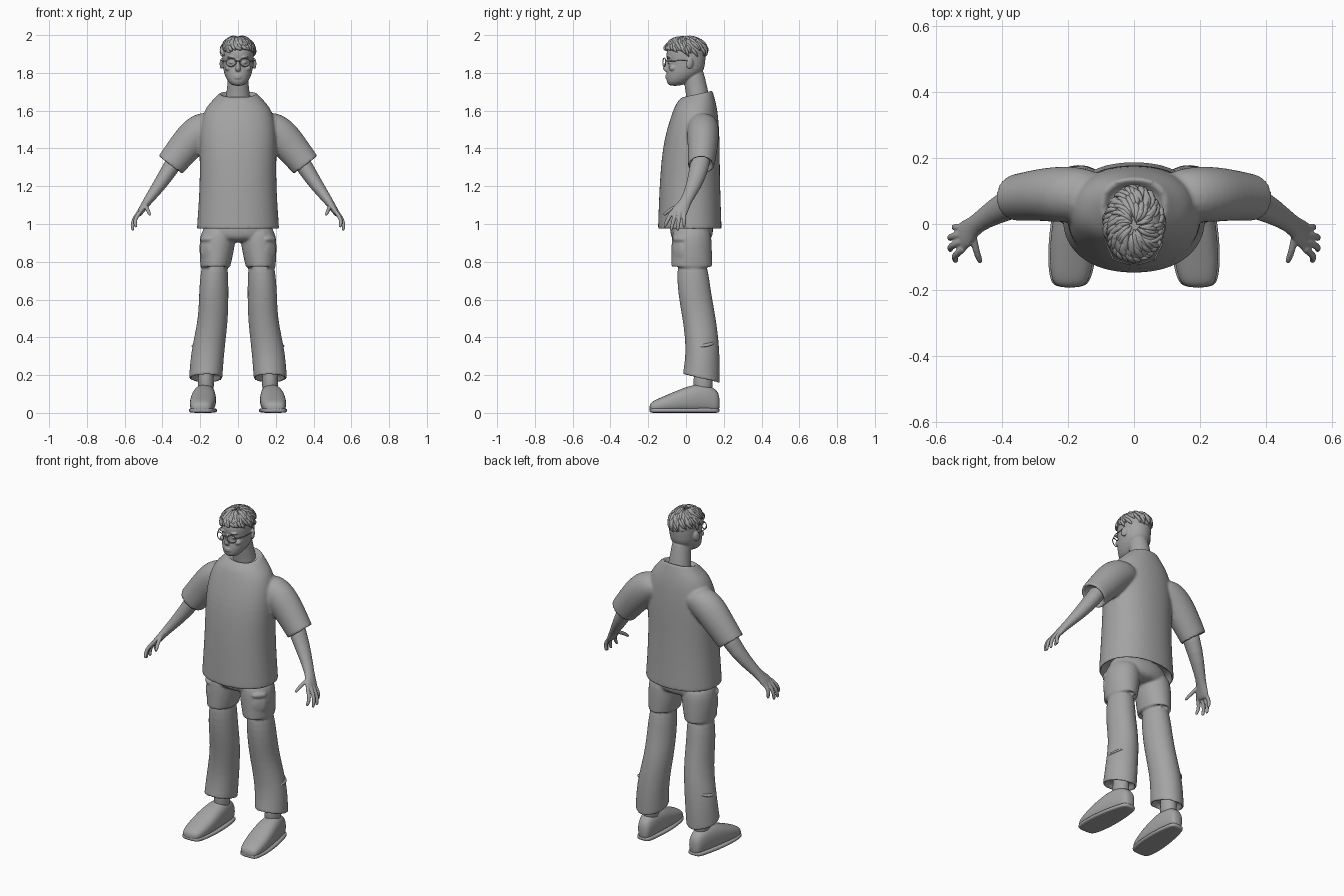
import bpy, bmesh, math, random
from mathutils import Vector, Matrix, Euler

random.seed(4)
old = bpy.data.objects.get("Cube")
if old:
    bpy.data.objects.remove(old)

X, Y, Z = Vector((1, 0, 0)), Vector((0, 1, 0)), Vector((0, 0, 1))
SIDES = (-1, 1)

grey = bpy.data.materials.new("plain grey")
grey.use_nodes = True
grey.diffuse_color = (.37, .37, .37, 1)
grey.node_tree.nodes["Principled BSDF"].inputs["Base Color"].default_value = grey.diffuse_color


def mix(a, b, f):
    return tuple(p + (q - p) * f for p, q in zip(a, b))


def tuck(rings, depth=.3, wall=.015):
    """Turn the last ring into an open hem with a hollow behind it."""
    end, before = rings[-1], rings[-2]
    inner = (end[3] - wall, end[4] - wall)
    hollow = mix(end, before, depth)[:3]
    return [*rings[:-1], mix(end, before, .05), end, (*end[:3], *inner), (*hollow, *inner)]


def loft(bm, rings, u=None, v=None, side=1, power=1, fold=0, tilt=lambda z: 0, n=16):
    """Skin rings (x, y, z, half width, half depth); they follow the path if u is None."""
    centres = [Vector(ring[:3]) for ring in rings]
    last = len(rings) - 1
    loops = []
    for i, (x, y, z, width, depth) in enumerate(rings):
        a, b = u, v
        if a is None:
            along = (centres[min(i + 1, last)] - centres[max(i - 1, 0)]).normalized()
            b = (Y - along * along.dot(Y)).normalized()
            a = along.cross(b)
        loop = []
        for k in range(n):
            angle = math.tau * k / n
            c, s = math.cos(angle), math.sin(angle)
            c = math.copysign(abs(c) ** power, c)
            s = math.copysign(abs(s) ** power, s)
            wave = 1 + fold * math.sin(3 * angle + 45 * z)
            point = centres[i] + (a * width * c + b * depth * s) * wave
            point.z += tilt(z) * depth * s
            point.x *= side
            loop.append(bm.verts.new(point))
        loops.append(loop)
    for low, high in zip(loops, loops[1:]):
        for k in range(n):
            m = (k + 1) % n
            bm.faces.new((low[k], low[m], high[m], high[k]))
    bm.faces.new(loops[0])
    bm.faces.new(loops[-1][::-1])


def centred(rows):
    return [(0, *row) for row in rows]


def tube(rows, flat=1):
    """Round rings (x, y, z, radius) with their depth scaled by flat."""
    return [(*row, row[-1] * flat) for row in rows]


def ball(bm, pos, size, rot=(0, 0, 0)):
    matrix = Matrix.LocRotScale(Vector(pos), Euler(rot), Vector(size))
    bmesh.ops.create_uvsphere(bm, u_segments=16, v_segments=10, radius=1, matrix=matrix)


def finish(name, bm, rounding=0, voxel=0, relax=0):
    bmesh.ops.recalc_face_normals(bm, faces=bm.faces)
    for face in bm.faces:
        face.smooth = True
    mesh = bpy.data.meshes.new(name)
    bm.to_mesh(mesh)
    bm.free()
    mesh.materials.append(grey)
    ob = bpy.data.objects.new(name, mesh)
    bpy.context.collection.objects.link(ob)
    if rounding:
        sub = ob.modifiers.new("round", "SUBSURF")
        sub.levels = sub.render_levels = rounding
    if voxel:
        merge = ob.modifiers.new("merge", "REMESH")
        merge.mode, merge.voxel_size, merge.use_smooth_shade = "VOXEL", voxel, True
        smooth = ob.modifiers.new("relax", "SMOOTH")
        smooth.factor, smooth.iterations = .5, relax


# Loose shirt: torso with open hem and collar, and two wide sleeves
bm = bmesh.new()
torso = centred([(.02, .97, .22, .17), (.02, 1.25, .2, .16), (.03, 1.45, .21, .15),
                 (.05, 1.6, .19, .12), (.05, 1.66, .13, .1), (.06, 1.69, .1, .08)])
torso = tuck(tuck(torso[::-1])[::-1], .9)
loft(bm, torso, X, Y, power=.9, tilt=lambda z: max(0, 2.5 * (z - 1.6)), n=24)
sleeve = tube([(.1, .09, 1.56, .08), (.2, .09, 1.5, .1), (.28, .09, 1.41, .09),
               (.36, .08, 1.31, .08)], .9)
across = Vector((.8, 0, .6))
for s in SIDES:
    loft(bm, tuck(sleeve), across, Y, s)
finish("shirt", bm, 2, .008, 4)

# Trousers: hips, thighs ending in a seam, lower legs with open cuffs, thigh pockets
bm = bmesh.new()
loft(bm, centred([(.03, 1.05, .17, .11), (.03, .95, .2, .12), (.03, .9, .16, .1)]), X, Y)
thigh = [(.1, .03, 1, .09, .1), (.11, .03, .9, .1, .11), (.12, .03, .77, .08, .11)]
shin = [(.12, .03, .85, .07, .08), (.13, .04, .65, .08, .09), (.13, .07, .5, .08, .09),
        (.16, .09, .33, .09, .09), (.17, .08, .18, .09, .1)]
for s in SIDES:
    loft(bm, tuck(thigh), X, Y, s)
    loft(bm, tuck(shin), X, Y, s, fold=.02, tilt=lambda z: min(0, 2 * (z - .3)))
    for z, thick, height in ((.86, .03, .12), (.92, .04, .04)):
        turn = Euler((0, 0, s * .8))
        matrix = Matrix.LocRotScale(Vector((s * .17, -.04, z)), turn, Vector((.1, thick, height)))
        bmesh.ops.create_cube(bm, size=1, matrix=matrix)
finish("trousers", bm, 2, .007, 3)

# Soft creases around the knees and cuffs
bm = bmesh.new()
for s in SIDES:
    for k in range(5):
        angle = 2.2 * k
        ball(bm, (s * (.16 + .03 * math.cos(angle)), .085 + .03 * math.sin(angle), .25 + k / 25),
             (.06, .06, .015), (.3 * math.sin(angle), s * .3, 0))
finish("trouser_creases", bm)

# Shoes: upper and sole follow one rounded outline from heel to toe
upper, sole, ankle = bmesh.new(), bmesh.new(), bmesh.new()
outline = []
for k in range(11):
    t = k / 10
    end = math.sin(math.pi * (.05 + .9 * t)) ** .3
    slope = t * t * (3 - 2 * t)
    outline.append((.17 + .025 * t, .18 - .375 * t, (.055 + .025 * t) * end,
                    (.18 - .09 * slope) * end))
for s in SIDES:
    loft(upper, [(x, y, top / 2, w, top / 2) for x, y, w, top in outline], X, Z, s, .8)
    loft(sole, [(x, y, .013, w + .005, .013) for x, y, w, top in outline], X, Z, s, .5)
    loft(ankle, tube([(.17, .09, .1, .05), (.17, .09, .18, .04), (.17, .09, .3, .04)], 1.2),
         X, Y, s)
finish("shoe_uppers", upper, 2)
finish("shoe_soles", sole, 2)
finish("ankles", ankle, 1)

# Bare arms with palm, four curled fingers and a thumb
bm = bmesh.new()
arm = tube([(.28, .09, 1.42, .05), (.36, .07, 1.29, .045), (.42, .04, 1.2, .036),
            (.48, 0, 1.12, .024)], 1.15)
palm = [(.5, -.02, 1.09, .02, .04), (.52, -.04, 1.06, .017, .047), (.53, -.04, 1.04, .01, .04)]
digits = [((.49, -.03, 1.1), (.48, -.08, 1.08), (.465, -.12, 1.045))]
for k in range(4):
    f = k / 3
    arch = math.sin(math.pi * f) * .02
    knuckle = (.525 + arch / 3, -.08 + .07 * f, 1.055)
    tip = (.54 + arch, -.115 + .105 * f, .98 - arch)
    middle = Vector(mix(knuckle, tip, .5)) + Vector((.015, 0, .005))
    digits.append((knuckle, middle, tip))
for s in SIDES:
    loft(bm, arm + palm, side=s)
    for base, middle, tip in digits:
        path = [mix(base, middle, -.5), base, middle, mix(middle, tip, .7), tip]
        radii = (.011, .012, .011, .01, .006)
        loft(bm, tube([(*p, r) for p, r in zip(path, radii)]), side=s, n=10)
finish("arms_and_hands", bm, 1, .004, 2)

# Head, neck and face
bm = bmesh.new()
loft(bm, centred([(-.06, 1.73, .025, .03), (-.045, 1.75, .054, .06), (-.015, 1.79, .073, .092),
                  (0, 1.82, .08, .1), (.003, 1.855, .083, .1), (0, 1.885, .084, .107),
                  (0, 1.92, .084, .105), (.01, 1.96, .07, .09), (.01, 1.98, .04, .05)]),
     X, Y, power=.93)
loft(bm, centred([(.07, 1.6, .08, .07), (.06, 1.7, .06, .06), (.04, 1.78, .055, .06),
                  (.04, 1.83, .05, .05)]), X, Y)
loft(bm, centred([(-.095, 1.875, .007, .012), (-.103, 1.845, .01, .013),
                  (-.109, 1.82, .016, .018), (-.1, 1.805, .012, .01)]), X, Y)
for z in (1.784, 1.774):
    ball(bm, (0, -.1, z), (.022, .01, .006))
ball(bm, (0, -.083, 1.75), (.024, .016, .015))
for s in SIDES:
    ball(bm, (s * .034, -.086, 1.855), (.014, .012, .008))
    ball(bm, (s * .036, -.093, 1.882), (.024, .012, .006))
    ball(bm, (s * .05, -.07, 1.825), (.02, .02, .016))
    ball(bm, (s * .086, .02, 1.85), (.01, .02, .03), (-.2, 0, s * .35))
finish("head", bm, 1, .004, 2)

# Hair: a close cap with swept tapering locks over it
bm = bmesh.new()
loft(bm, centred([(0, 1.9, .084, .11), (0, 1.92, .088, .112), (0, 1.95, .085, .105),
                  (0, 1.975, .065, .08), (0, 1.985, .04, .05)]),
     X, Y, tilt=lambda z: -3 * (1.98 - z))
finish("hair_cap", bm, 2)
bm = bmesh.new()
for i in range(110):
    heading = math.tau * i * .618
    front = max(0, -math.sin(heading))
    start = random.uniform(.35, 1.5)
    end = max(start - random.uniform(.6, .9), -.42 + .55 * front)
    swirl = random.uniform(.15, .6)
    rings = []
    for k, thick in enumerate((.3, .9, 1, .75, .12)):
        f = k / 4
        rise, turn = start + (end - start) * f, heading + swirl * f
        reach = math.cos(rise) * (1 + .03 * math.sin(math.pi * f) + .03 * f * front)
        rings.append((.085 * reach * math.cos(turn), .11 * reach * math.sin(turn),
                      1.913 + .078 * math.sin(rise), .011 * thick, .009 * thick))
    loft(bm, rings, n=6)
finish("hair_locks", bm)

# Round glasses: rims, bridge and side arms
curve = bpy.data.curves.new("glasses", "CURVE")
curve.dimensions, curve.bevel_depth, curve.bevel_resolution = "3D", .0026, 2
wires = [([(-.012, -.115, 1.864), (.012, -.115, 1.864)], False)]
for s in SIDES:
    angles = [math.tau * k / 28 for k in range(28)]
    rim = [(s * (.037 + .026 * math.cos(a)), -.115 + .008 * math.cos(a), 1.856 + .022 * math.sin(a))
           for a in angles]
    temple = [(s * .063, -.107, 1.862), (s * .085, -.06, 1.864), (s * .09, .015, 1.866)]
    wires += [(rim, True), (temple, False)]
for points, closed in wires:
    line = curve.splines.new("POLY")
    line.points.add(len(points) - 1)
    for target, co in zip(line.points, points):
        target.co = (*co, 1)
    line.use_cyclic_u = closed
curve.materials.append(grey)
bpy.context.collection.objects.link(bpy.data.objects.new("glasses", curve))
